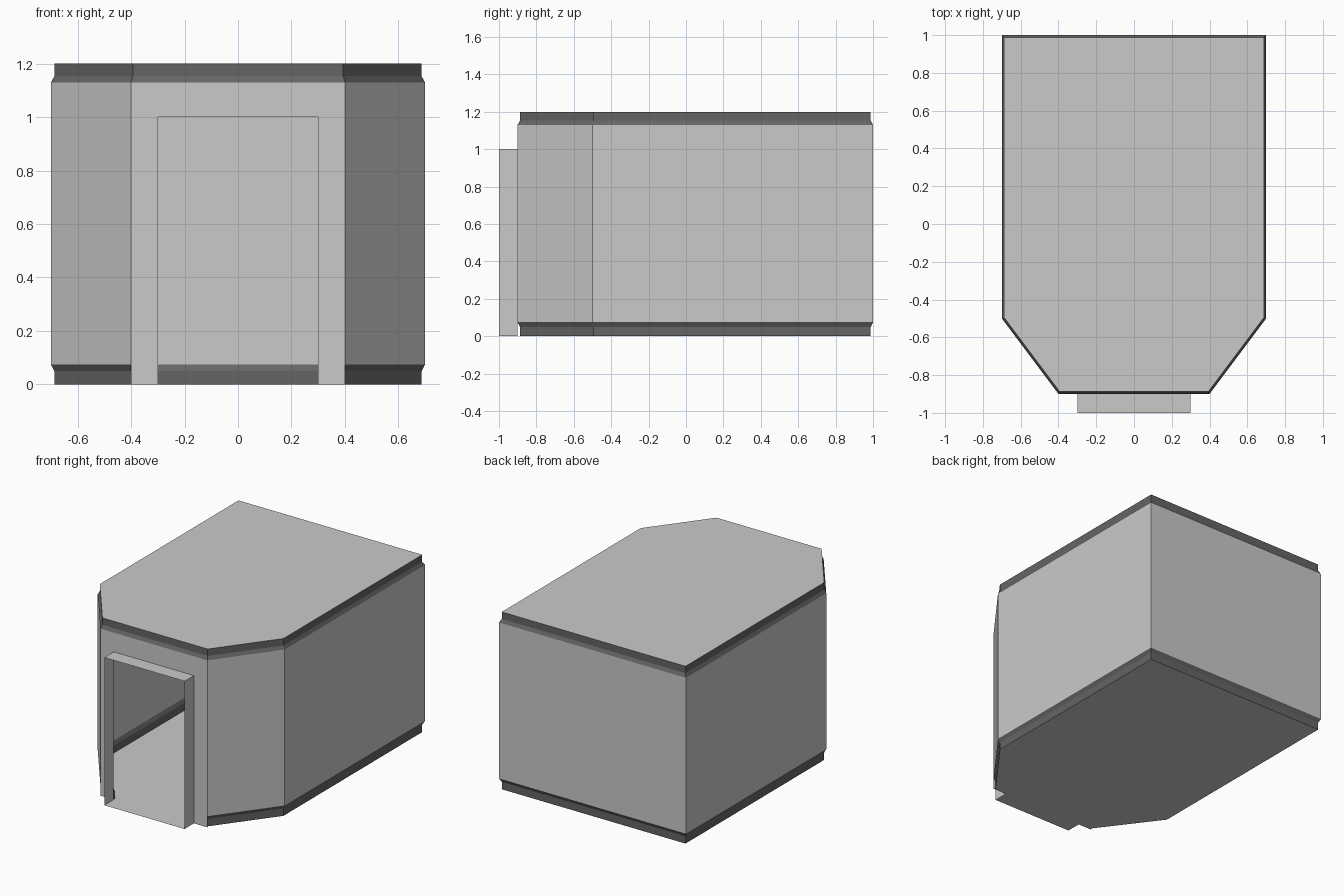
import bpy, bmesh
from mathutils import Vector

if "Cube" in bpy.data.objects:
    bpy.data.objects.remove(bpy.data.objects["Cube"])

# Footprint, counter-clockwise, edge 0 is the front
PLAN = [Vector(p) for p in ((-0.4, -0.9), (0.4, -0.9), (0.7, -0.5),
                            (0.7, 1.0), (-0.7, 1.0), (-0.7, -0.5))]
N = len(PLAN)
INSET = 0.0125
DOOR, DOOR_TOP, PORCH = 0.3, 1.0, -1.0
SKIRT, WALL_LO, WALL_HI, CAP, TOP = 0.05, 0.075, 1.13, 1.153, 1.2


def material(name, color):
    m = bpy.data.materials.new(name)
    m.diffuse_color = (*color, 1)
    m.use_nodes = True
    m.node_tree.nodes["Principled BSDF"].inputs["Base Color"].default_value = m.diffuse_color
    return m


light = material("light grey panel", (0.60, 0.59, 0.58))
dark = material("dark grey trim", (0.13, 0.13, 0.13))


def build(name, faces, mat):
    """Object made from a list of faces, each a list of points."""
    bm = bmesh.new()
    for f in faces:
        bm.faces.new([bm.verts.new(p) for p in f])
    bmesh.ops.remove_doubles(bm, verts=bm.verts, dist=1e-5)
    me = bpy.data.meshes.new(name)
    bm.to_mesh(me)
    bm.free()
    me.materials.append(mat)
    ob = bpy.data.objects.new(name, me)
    bpy.context.collection.objects.link(ob)
    return ob


def offset_plan(d):
    """Footprint moved inward by d along every edge."""
    out = []
    for i, p in enumerate(PLAN):
        a = (p - PLAN[i - 1]).normalized()
        b = (PLAN[(i + 1) % N] - p).normalized()
        na, nb = Vector((-a.y, a.x)), Vector((-b.y, b.x))
        out.append(p + (na + nb) * (d / (1 + na.dot(nb))))
    return out


def ring(d, z):
    return [(p.x, p.y, z) for p in offset_plan(d)]


def band(lo, hi, edges):
    return [[lo[i], lo[(i + 1) % N], hi[(i + 1) % N], hi[i]] for i in edges]


def front_plate(x0, x1, z0, z1, y=-0.9):
    return [(x0, y, z0), (x1, y, z0), (x1, y, z1), (x0, y, z1)]


# Side, chamfer and back walls
build("walls", band(ring(0, WALL_LO), ring(0, WALL_HI), range(1, N)), light)

# Front wall around the doorway
build("front_wall", [front_plate(-0.4, -DOOR, 0, WALL_HI),
                     front_plate(DOOR, 0.4, 0, WALL_HI),
                     front_plate(-DOOR, DOOR, DOOR_TOP, WALL_HI)], light)

# Recessed trim at the top
build("top_trim", band(ring(0, WALL_HI), ring(INSET, CAP), range(N))
      + band(ring(INSET, CAP), ring(INSET, TOP), range(N)), dark)

# Recessed trim at the bottom, stopping at the doorway
low, mid, high = ring(INSET, 0), ring(INSET, SKIRT), ring(0, WALL_LO)
trim = band(low, mid, range(1, N)) + band(mid, high, range(1, N))
for a, b in ((low, mid), (mid, high)):
    cut = lambda p, s: (s * DOOR, p[1], p[2])
    trim.append([a[0], cut(a[0], -1), cut(b[0], -1), b[0]])
    trim.append([cut(a[1], 1), a[1], b[1], cut(b[1], 1)])
build("bottom_trim", trim, dark)

# Roof
build("roof", [ring(INSET, TOP)], light)

# Floor, reaching out through the doorway
floor = [(-0.4, -0.9, 0), (-DOOR, -0.9, 0), (-DOOR, PORCH, 0),
         (DOOR, PORCH, 0), (DOOR, -0.9, 0), (0.4, -0.9, 0)] + low[1:] + low[:1]
build("floor", [floor[::-1]], light)

# Door surround: two thin sides and a top
path = [(DOOR, 0), (DOOR, DOOR_TOP), (-DOOR, DOOR_TOP), (-DOOR, 0)]
build("door_surround", [[(x0, PORCH, z0), (x0, -0.9, z0), (x1, -0.9, z1), (x1, PORCH, z1)]
                        for (x0, z0), (x1, z1) in zip(path, path[1:])], light)
